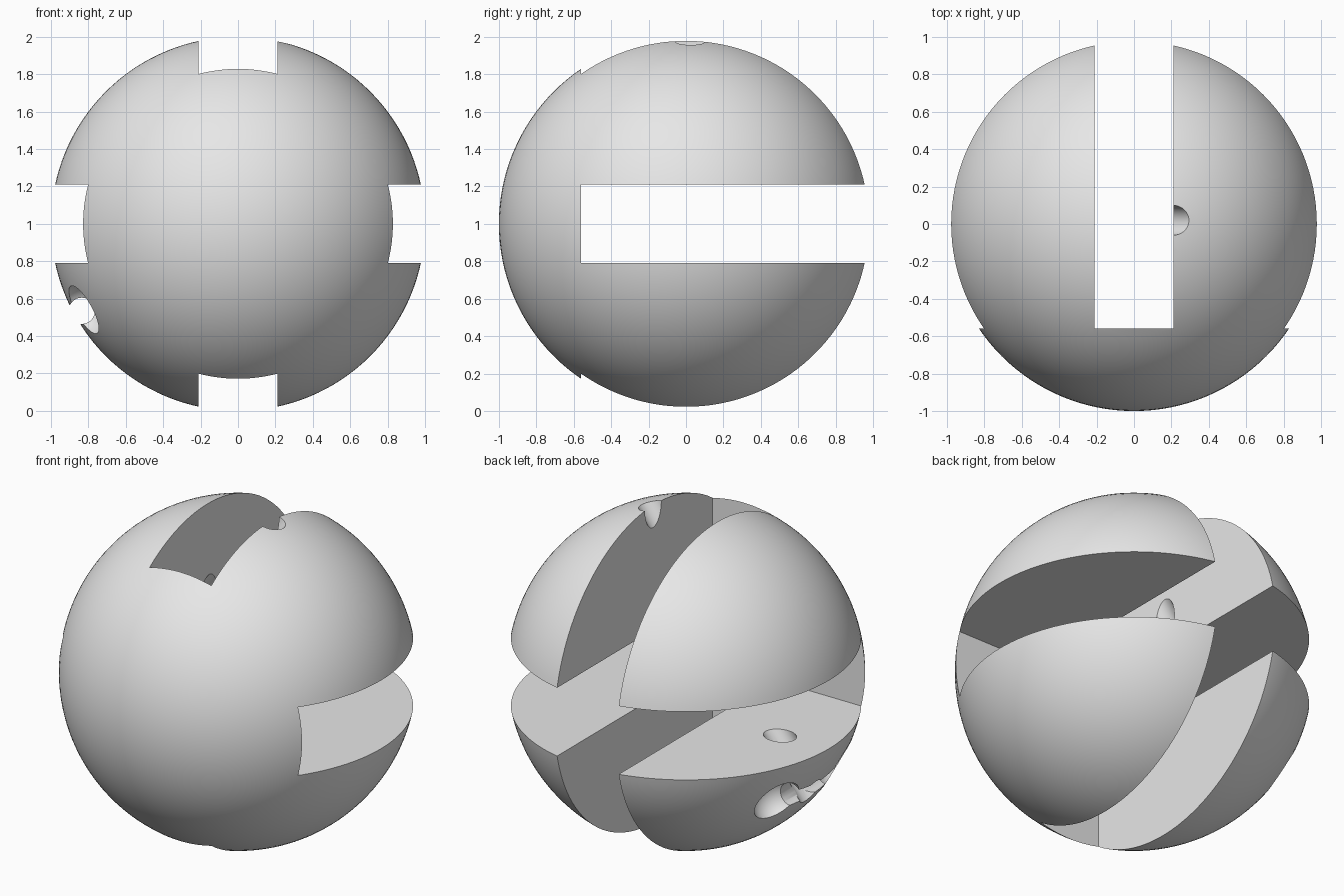
import bpy
import math
from mathutils import Vector

default = bpy.data.objects.get("Cube")
if default:
    bpy.data.objects.remove(default, do_unlink=True)

CENTRE = Vector((0, 0, 1))
SLOT_WIDTH = 0.42
SLOT_FRONT = -0.56
BORE_RADIUS = 0.08

grey = bpy.data.materials.new("plain_grey")
grey.use_nodes = True
colour = (0.8, 0.8, 0.8, 1)
grey.diffuse_color = colour
grey.node_tree.nodes["Principled BSDF"].inputs["Base Color"].default_value = colour

cutters = []


def add_cutter(name):
    obj = bpy.context.object
    obj.name = name
    obj.hide_render = True
    cutters.append(obj)
    return obj


def box_cutter(name, width, height):
    # Slot open at the back and sides, stopped by the front cap
    back = 1.3
    bpy.ops.mesh.primitive_cube_add(size=1, location=(0, (SLOT_FRONT + back) / 2, 1))
    obj = add_cutter(name)
    obj.scale = (width, back - SLOT_FRONT, height)


def bore_cutter(name, middle, direction, radius, length):
    bpy.ops.mesh.primitive_cylinder_add(vertices=48, radius=radius, depth=length, location=middle)
    obj = add_cutter(name)
    obj.rotation_euler = Vector(direction).to_track_quat('Z', 'Y').to_euler()


# Main ball
bpy.ops.mesh.primitive_uv_sphere_add(segments=128, ring_count=64, radius=1, location=CENTRE)
ball = bpy.context.object
ball.name = "slotted_ball"
ball.data.materials.append(grey)

# Crossed slots
box_cutter("upright_slot_cutter", SLOT_WIDTH, 3)
box_cutter("level_slot_cutter", 3, SLOT_WIDTH)

# Slanted bore from the top to the lower side
bore_cutter("slanted_bore_cutter", (-0.21, 0.02, 1.4), (0.59, 0, 0.81), BORE_RADIUS, 3)

# Cord tunnel across the lower side, with a round pocket at each end
tunnel = Vector((-0.835, 0, 0.535))
bore_cutter("cord_tunnel_cutter", tunnel, (0, 1, 0), 0.07, 0.8)
for side, name in ((-1, "front"), (1, "back")):
    bpy.ops.mesh.primitive_uv_sphere_add(segments=48, ring_count=24, radius=0.145,
                                         location=tunnel + Vector((0, side * 0.3, 0)))
    add_cutter(name + "_pocket_cutter")

for cutter in cutters:
    cut = ball.modifiers.new(cutter.name, 'BOOLEAN')
    cut.operation = 'DIFFERENCE'
    cut.solver = 'EXACT'
    cut.object = cutter

# Bake the cuts and remove the cutters
bpy.context.view_layer.update()
evaluated = ball.evaluated_get(bpy.context.evaluated_depsgraph_get())
mesh = bpy.data.meshes.new_from_object(evaluated)
ball.modifiers.clear()
ball.data = mesh
mesh.name = "slotted_ball"
mesh.materials.clear()
mesh.materials.append(grey)
for face in mesh.polygons:
    face.material_index = 0
for cutter in cutters:
    bpy.data.objects.remove(cutter, do_unlink=True)

bpy.ops.object.select_all(action='DESELECT')
ball.select_set(True)
bpy.context.view_layer.objects.active = ball
bpy.ops.object.shade_smooth_by_angle(angle=math.radians(30))
